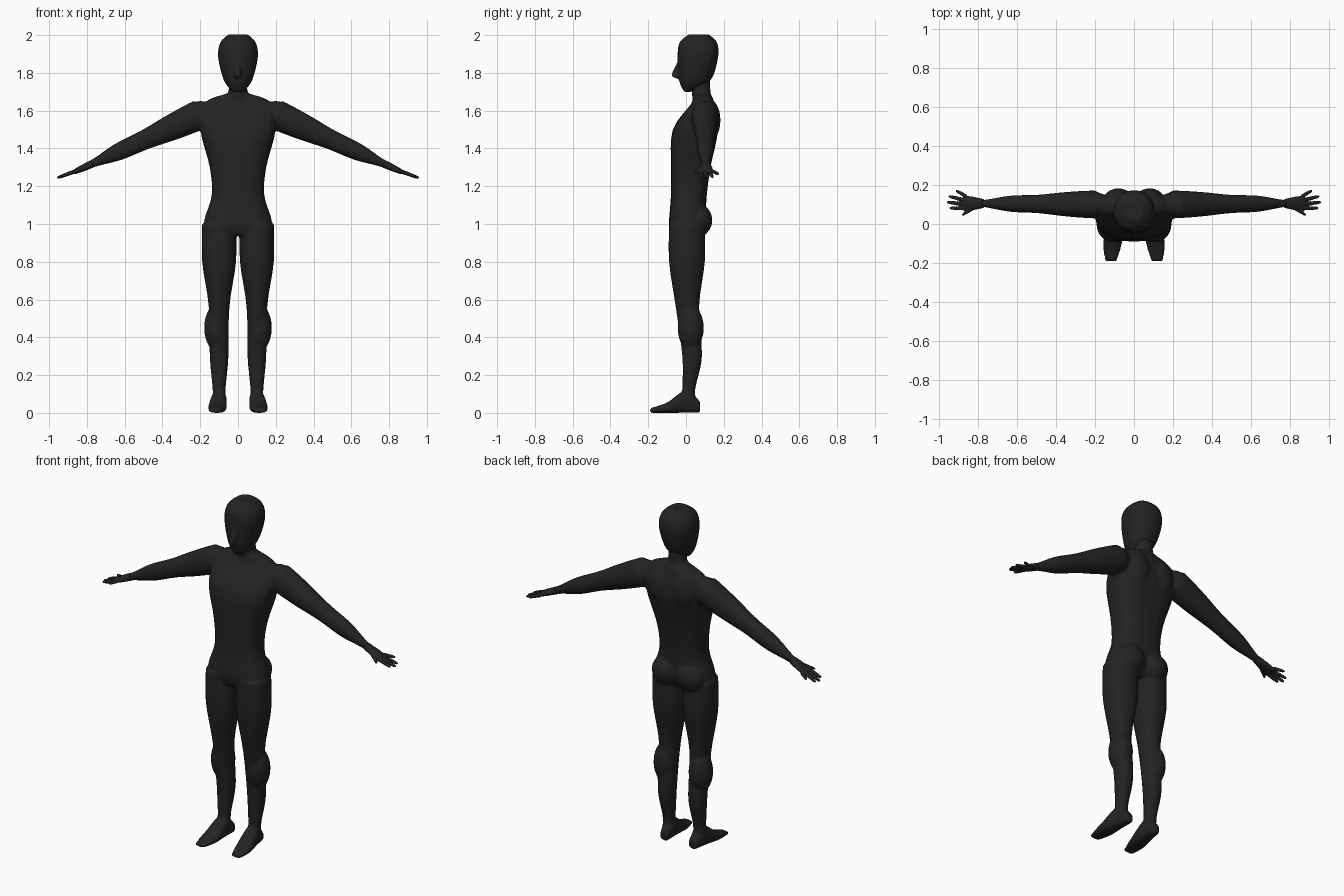
import bpy, bmesh
from math import cos, sin, pi, copysign
from mathutils import Vector, Matrix

if "Cube" in bpy.data.objects:
    bpy.data.objects.remove(bpy.data.objects["Cube"])

shade = 0.017
skin = bpy.data.materials.new("charcoal")
skin.use_nodes = True
skin.diffuse_color = (shade, shade, shade, 1)
skin.node_tree.nodes["Principled BSDF"].inputs["Base Color"].default_value = skin.diffuse_color

X, Y, Z = Vector((1, 0, 0)), Vector((0, 1, 0)), Vector((0, 0, 1))
SIDES = {"left": 1, "right": -1}


def smooth_stations(stations, steps=4):
    """Fill in a smooth curve through a few profile stations."""
    points = [Vector(s) for s in stations]
    points = [points[0]] + points + [points[-1]]
    result = []
    for before, start, end, after in zip(points, points[1:], points[2:], points[3:]):
        leave, arrive = (end - before) / 2, (after - start) / 2
        for step in range(steps):
            t = step / steps
            blend = t * t * (3 - 2 * t)
            result.append(start.lerp(end, blend)
                          + leave * t * (1 - t) ** 2 - arrive * t * t * (1 - t))
    return result + [points[-1]]


def rounded(value, power):
    return copysign(abs(value) ** (2 / power), value)


def loft(bm, rings, u, v, side=1, count=20, power=2.2):
    """Skin closed rings (centre, radius along u, radius along v)."""
    loops = []
    for centre, radius_u, radius_v in rings:
        loop = []
        for i in range(count):
            angle = 2 * pi * i / count
            point = (centre + u * radius_u * rounded(cos(angle), power)
                     + v * radius_v * rounded(sin(angle), power))
            loop.append(bm.verts.new((point.x * side, point.y, point.z)))
        loops.append(loop)
    faces = [bm.faces.new(loops[0]), bm.faces.new(loops[-1])]
    for lower, upper in zip(loops, loops[1:]):
        for i in range(count):
            faces.append(bm.faces.new((lower[i - 1], lower[i], upper[i], upper[i - 1])))
    bmesh.ops.recalc_face_normals(bm, faces=faces)


def column(bm, stations, centre_x=0, side=1, power=2.2):
    """Upright form from stations of height, half width, front and back."""
    rings = []
    for height, half, front, back in smooth_stations([Vector(s) for s in stations]):
        centre = Vector((centre_x, (front + back) / 2, height))
        rings.append((centre, half, (back - front) / 2))
    loft(bm, rings, X, Y, side, power=power)


def muscle(bm, centre, radii, side):
    place = Matrix.Translation((centre[0] * side, centre[1], centre[2]))
    bmesh.ops.create_uvsphere(bm, u_segments=20, v_segments=12, radius=1,
                              matrix=place @ Matrix.Diagonal((*radii, 1)))


def finish(bm, name, voxel, softness):
    """Fuse the overlapping volumes into one surface and soften the joins."""
    mesh = bpy.data.meshes.new(name)
    bm.to_mesh(mesh)
    bm.free()
    mesh.materials.append(skin)
    part = bpy.data.objects.new(name, mesh)
    bpy.context.collection.objects.link(part)
    fuse = part.modifiers.new("Fuse", "REMESH")
    fuse.mode = "VOXEL"
    fuse.voxel_size = voxel
    fuse.use_smooth_shade = True
    soften = part.modifiers.new("Soften", "SMOOTH")
    soften.iterations = softness


# Joints that the arms and hands hang from
shoulder = Vector((0.2, 0.1, 1.58))
wrist = Vector((0.78, 0.105, 1.315))
along_arm = (wrist - shoulder).normalized()
arm_up = along_arm.cross(Y)
arm_up *= copysign(1, arm_up.z)

# Torso and neck
body = bmesh.new()
column(body, [(0.94, 0.1, -0.07, 0.07), (1, 0.18, -0.09, 0.1),
              (1.15, 0.14, -0.08, 0.11), (1.3, 0.15, -0.08, 0.13),
              (1.5, 0.2, -0.07, 0.17), (1.64, 0.18, 0.03, 0.15),
              (1.69, 0.06, 0.04, 0.13)], power=2.6)
column(body, [(1.6, 0.065, 0.04, 0.15), (1.7, 0.05, 0.03, 0.13), (1.8, 0.05, 0.02, 0.13)])

for side in SIDES.values():
    # Shoulder, shoulder blade, buttock and calf
    muscle(body, shoulder, (0.07, 0.065, 0.072), side)
    muscle(body, (0.08, 0.125, 1.55), (0.075, 0.058, 0.11), side)
    muscle(body, (0.08, 0.065, 1.02), (0.085, 0.075, 0.085), side)
    muscle(body, (0.115, 0.025, 0.45), (0.065, 0.07, 0.12), side)

    # Arm, tapering evenly from shoulder to wrist
    thickness = smooth_stations([(r, r) for r in (0.08, 0.07, 0.053, 0.046, 0.02)])
    last = len(thickness) - 1
    loft(body, [(shoulder.lerp(wrist, i / last), r.x * 0.9, r.x)
                for i, r in enumerate(thickness)], Y, arm_up, side)

    # Leg
    column(body, [(1, 0.09, -0.09, 0.1), (0.8, 0.09, -0.09, 0.1),
                  (0.56, 0.055, -0.055, 0.07), (0.3, 0.05, -0.02, 0.085),
                  (0.13, 0.035, -0.02, 0.05), (0.04, 0.035, -0.02, 0.05)], 0.1, side)

    # Foot, turned slightly outward: station y, half width and height
    foot = smooth_stations([(0.075, 0.025, 0.06), (0, 0.04, 0.12),
                            (-0.1, 0.048, 0.055), (-0.19, 0.03, 0.025)])
    loft(body, [(Vector((0.1 - y / 10, y, top / 2)), half, top / 2)
                for y, half, top in foot], X, Z, side, power=2.6)
finish(body, "body", voxel=0.009, softness=4)

# Head with a pointed nose
head = bmesh.new()
column(head, [(1.7, 0.03, -0.01, 0.03), (1.76, 0.075, -0.037, 0.13),
              (1.88, 0.105, -0.045, 0.17), (1.96, 0.095, -0.035, 0.165),
              (2.004, 0.05, 0.015, 0.12)])
column(head, [(1.87, 0.01, -0.04, 0), (1.79, 0.018, -0.077, 0), (1.77, 0.012, -0.05, 0)])
finish(head, "head", voxel=0.007, softness=3)


def digit(bm, base, tip, side):
    """One finger, narrowing to a rounded tip."""
    taper = [(0, 0.011), (0.6, 0.01), (0.9, 0.008), (1, 0.004)]
    loft(bm, [(base.lerp(tip, t), r, r) for t, r in taper], Y, arm_up, side, count=8)


# Hands: flat palm, four fanned fingers and a thumb
for label, side in SIDES.items():
    hand = bmesh.new()
    palm = [(-0.01, 0.023, 0.021), (0.05, 0.035, 0.018), (0.1, 0.04, 0.012)]
    loft(hand, [(wrist + along_arm * reach, half, thick) for reach, half, thick in palm],
         Y, arm_up, side)
    for i, length in enumerate((0.095, 0.11, 0.1, 0.06)):
        base = wrist + along_arm * 0.085 + Y * (0.02 * i - 0.025)
        tip = base + along_arm * length + Y * 0.01 * i + Z * 0.01
        digit(hand, base, tip, side)
    digit(hand, wrist + along_arm * 0.03 - Y * 0.015,
          wrist + along_arm * 0.11 - Y * 0.06, side)
    finish(hand, label + "_hand", voxel=0.003, softness=2)
